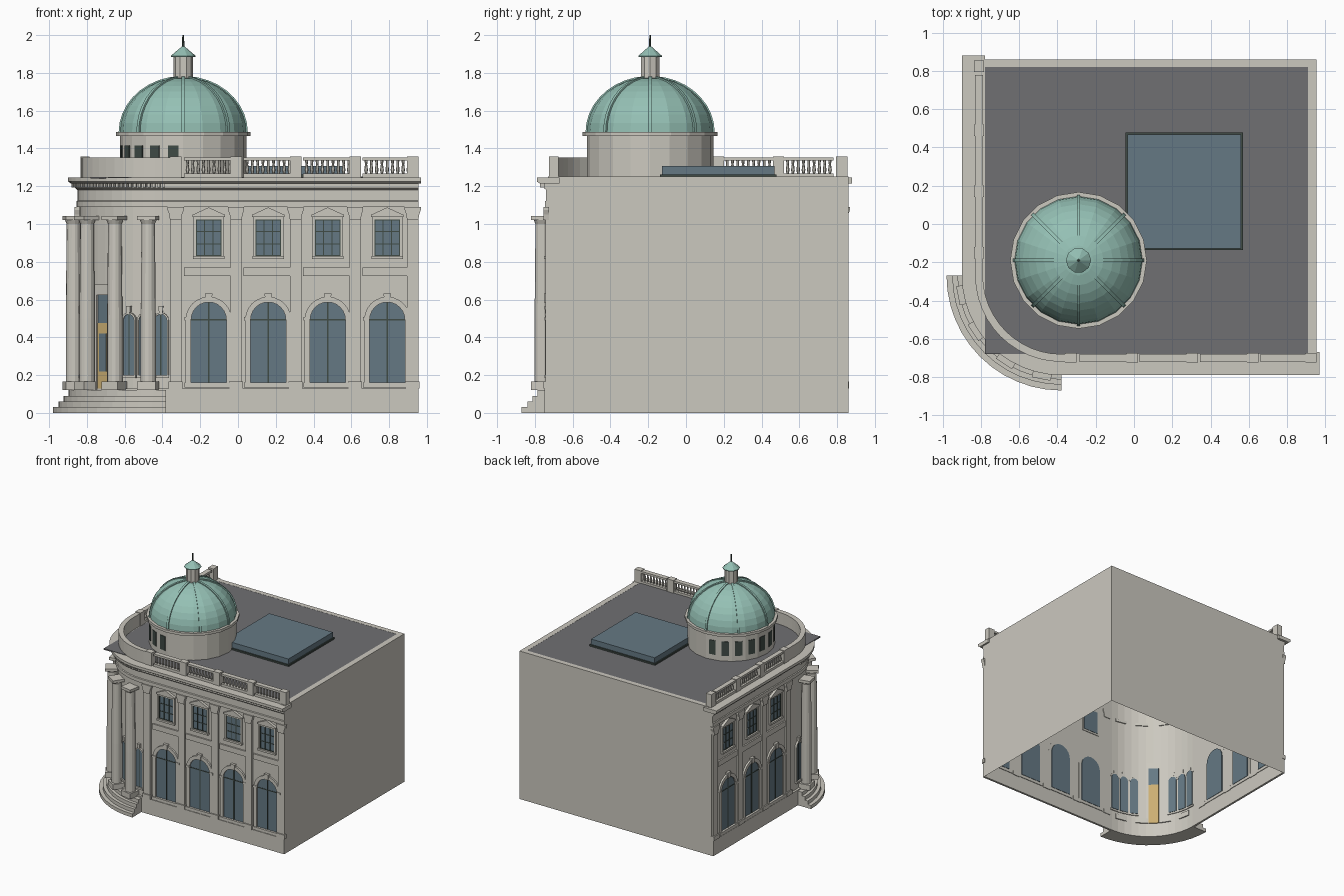
import bpy, bmesh
from math import sin, cos, pi, radians
from mathutils import Matrix, Vector

CX, CY = -0.38, -0.27            # centre of the rounded corner
XE, YE = 0.955, 0.86             # far ends of the two facades
I = Matrix.Identity(4)


def mat(name, *rgb):
    m = bpy.data.materials.new(name)
    m.diffuse_color = (*rgb, 1)
    return m


STONE = mat("stone", 0.60, 0.58, 0.52)
COPPER = mat("copper", 0.30, 0.53, 0.46)
GLASS = mat("glass", 0.13, 0.19, 0.23)
ROOF = mat("roofing", 0.16, 0.16, 0.17)
DARK = mat("dark_frame", 0.05, 0.07, 0.06)
GOLD = mat("brass", 0.60, 0.43, 0.17)


def emit(name, bm, m):
    bmesh.ops.recalc_face_normals(bm, faces=bm.faces)
    me = bpy.data.meshes.new(name)
    bm.to_mesh(me)
    bm.free()
    me.materials.append(m)
    bpy.context.collection.objects.link(bpy.data.objects.new(name, me))


def loft(bm, rings, closed=True, caps=True):
    vs = [[bm.verts.new(p) for p in r] for r in rings]
    n = len(vs[0])
    for a, b in zip(vs, vs[1:]):
        for i in range(n if closed else n - 1):
            j = (i + 1) % n
            bm.faces.new((a[i], a[j], b[j], b[i]))
    if caps and closed:
        bm.faces.new(vs[0])
        bm.faces.new(vs[-1])


def prism(bm, pts, y0, y1, M=I):
    loft(bm, [[M @ Vector((x, y, z)) for x, z in pts] for y in (y0, y1)])


def box(bm, x0, x1, y0, y1, z0, z1, M=I):
    prism(bm, [(x0, z0), (x1, z0), (x1, z1), (x0, z1)], y0, y1, M)


def lathe(bm, prof, n, x=0, y=0, M=I):
    loft(bm, [[M @ Vector((x + r * cos(2 * pi * k / n), y + r * sin(2 * pi * k / n), z))
               for k in range(n)] for r, z in prof])


def sweep(bm, prof, xe=XE, ye=YE, closed=True):
    """Sweep an (r, z) profile along front wall, rounded corner and left wall."""
    rings = [[(xe, CY - r, z) for r, z in prof]] if xe > CX else []
    for k in range(13):
        t = pi / 2 * k / 12
        rings.append([(CX - r * sin(t), CY - r * cos(t), z) for r, z in prof])
    if ye > CY:
        rings.append([(CX - r, ye, z) for r, z in prof])
    loft(bm, rings, closed)


def rect(r0, r1, z0, z1):
    return [(r0, z0), (r1, z0), (r1, z1), (r0, z1)]


def arch(w, z0, zs, n=12):
    return [(-w, z0)] + [(-w * cos(pi * k / n), zs + w * sin(pi * k / n)) for k in range(n + 1)] + [(w, z0)]


def at(theta):                   # local -y looks outward from the corner centre
    return Matrix.Translation((CX, CY, 0)) @ Matrix.Rotation(-radians(theta), 4, 'Z')


def front(x):
    return Matrix.Translation((x, CY, 0))


def left(y):
    return Matrix.Translation((CX, y, 0)) @ Matrix.Rotation(-pi / 2, 4, 'Z')


bays = [front(-0.155 + 0.315 * i) for i in range(4)] + [left(0.01 + 0.32 * i) for i in range(3)]
piers = [front(x) for x in (-0.33, -0.01, 0.305, 0.62, 0.925)] + [left(y) for y in (-0.15, 0.17, 0.49, 0.825)]

# Outer walls: thin shells, open underneath
bm = bmesh.new()
sweep(bm, [(0.46, 0), (0.46, 1.245)], closed=False)
loft(bm, [[(XE, CY - 0.46, z) for z in (0, 1.245)], [(XE, YE, z) for z in (0, 1.245)],
          [(CX - 0.46, YE, z) for z in (0, 1.245)]], closed=False)
emit("walls", bm, STONE)

# Plinth, entablature and cornice
bm = bmesh.new()
sweep(bm, rect(0.46, 0.478, 0, 0.13))
emit("plinth", bm, STONE)
bm = bmesh.new()
sweep(bm, [(0.46, 1.09), (0.476, 1.09), (0.476, 1.12), (0.47, 1.125), (0.47, 1.18), (0.482, 1.19),
           (0.482, 1.215), (0.46, 1.215)])
emit("frieze", bm, STONE)
bm = bmesh.new()
sweep(bm, [(0.40, 1.215), (0.505, 1.215), (0.52, 1.225), (0.52, 1.247), (0.40, 1.247)], 0.97, 0.88)
emit("cornice", bm, STONE)
bm = bmesh.new()
for k in range(30):
    box(bm, -0.007, 0.007, -0.502, -0.478, 1.193, 1.216, at(1.5 + 3 * k))
emit("dentils", bm, STONE)

# Roof deck with square corner, coping on the plain sides
bm = bmesh.new()
box(bm, -0.78, 0.91, -0.68, 0.82, 1.24, 1.25)
emit("roof_deck", bm, ROOF)
bm = bmesh.new()
box(bm, 0.91, XE, -0.73, YE, 1.235, 1.251)
box(bm, -0.82, 0.91, 0.82, YE, 1.235, 1.251)
emit("coping", bm, STONE)

# Pilasters and balustrade piers
bm = bmesh.new()
bp = bmesh.new()
for M in piers:
    box(bm, -0.03, 0.03, -0.475, -0.46, 0.165, 1.02, M)
    box(bm, -0.037, 0.037, -0.485, -0.455, 0.13, 0.165, M)
    prism(bm, [(-0.03, 1.02), (0.03, 1.02), (0.034, 1.05), (0.043, 1.075), (0.043, 1.09),
               (-0.043, 1.09), (-0.043, 1.075), (-0.034, 1.05)], -0.485, -0.455, M)
    box(bp, -0.03, 0.03, -0.455, -0.405, 1.247, 1.357, M)
emit("pilasters", bm, STONE)
emit("balustrade_piers", bp, STONE)

# Curved parapet over the corner
bm = bmesh.new()
sweep(bm, rect(0.41, 0.45, 1.247, 1.352), -0.36, -0.18)
emit("curved_parapet", bm, STONE)

# Facade bays: windows, surrounds, balustrade
trim, glass, bars, bal = [bmesh.new() for _ in range(4)]
for M in bays:
    # arched window
    prism(glass, arch(0.093, 0.16, 0.493), -0.464, -0.452, M)
    prism(trim, arch(0.122, 0.16, 0.493) + arch(0.093, 0.16, 0.493)[::-1], -0.475, -0.459, M)
    prism(trim, [(-0.014, 0.585), (0.014, 0.585), (0.02, 0.632), (-0.02, 0.632)], -0.482, -0.46, M)
    box(trim, -0.127, 0.127, -0.482, -0.455, 0.135, 0.16, M)
    for s in (-1, 1):
        box(trim, s * 0.093, s * 0.128, -0.479, -0.46, 0.49, 0.507, M)
    box(bars, -0.004, 0.004, -0.468, -0.463, 0.16, 0.585, M)
    box(bars, -0.093, 0.093, -0.467, -0.463, 0.49, 0.497, M)
    # string course between storeys
    box(trim, -0.13, 0.13, -0.472, -0.46, 0.725, 0.77, M)
    # upper window with pediment
    box(glass, -0.068, 0.068, -0.464, -0.452, 0.83, 1.025, M)
    prism(trim, [(-0.08, 0.83), (-0.08, 1.037), (0.08, 1.037), (0.08, 0.83), (0.068, 0.83),
                 (0.068, 1.025), (-0.068, 1.025), (-0.068, 0.83)], -0.472, -0.459, M)
    box(trim, -0.083, 0.083, -0.482, -0.455, 0.814, 0.83, M)
    prism(trim, [(-0.087, 1.037), (0.087, 1.037), (0.087, 1.048), (0, 1.088), (-0.087, 1.048)], -0.482, -0.459, M)
    for u in (-0.066, -0.023, 0.023, 0.066):
        box(bars, u - 0.003, u + 0.003, -0.468, -0.463, 0.83, 1.025, M)
    for z in (0.833, 0.895, 0.96, 1.022):
        box(bars, -0.068, 0.068, -0.467, -0.463, z - 0.003, z + 0.003, M)
    # balustrade
    box(bal, -0.13, 0.13, -0.45, -0.41, 1.247, 1.268, M)
    box(bal, -0.13, 0.13, -0.45, -0.41, 1.335, 1.352, M)
    for k in range(9):
        lathe(bal, [(0.006, 1.268), (0.01, 1.285), (0.006, 1.315), (0.008, 1.335)], 6, -0.112 + 0.028 * k, -0.43, M)

# Narrow arched windows in the rounded corner
for t in (3.5, 14, 25, 65, 76, 86.5):
    M = at(t)
    prism(glass, arch(0.033, 0.2, 0.49, 8), -0.466, -0.448, M)
    prism(trim, arch(0.042, 0.2, 0.49, 8) + arch(0.032, 0.2, 0.49, 8)[::-1], -0.474, -0.455, M)
    prism(trim, [(-0.009, 0.525), (0.009, 0.525), (0.013, 0.565), (-0.013, 0.565)], -0.478, -0.455, M)
    box(trim, -0.043, 0.043, -0.478, -0.452, 0.185, 0.2, M)
    box(bars, -0.003, 0.003, -0.469, -0.465, 0.2, 0.52, M)

# Corner door
M = at(45)
box(glass, -0.042, 0.042, -0.468, -0.45, 0.475, 0.625, M)
box(glass, -0.025, 0.025, -0.477, -0.46, 0.22, 0.42, M)
prism(trim, [(-0.058, 0.12), (-0.058, 0.68), (0.058, 0.68), (0.058, 0.12), (0.042, 0.12),
             (0.042, 0.625), (-0.042, 0.625), (-0.042, 0.12)], -0.48, -0.455, M)
bm = bmesh.new()
box(bm, -0.042, 0.042, -0.473, -0.45, 0.12, 0.475, M)
emit("corner_door", bm, GOLD)
for n, b, m in (("window_surrounds", trim, STONE), ("window_glass", glass, GLASS),
                ("glazing_bars", bars, DARK), ("balustrade", bal, STONE)):
    emit(n, b, m)

# Entrance columns
bm = bmesh.new()
for t in (11, 33, 57, 79):
    M = at(t)
    box(bm, -0.05, 0.05, -0.55, -0.45, 0.12, 0.165, M)
    lathe(bm, [(0.041, 0.165), (0.041, 0.5), (0.036, 1.0), (0.045, 1.02)], 14, 0, -0.5, M)
    box(bm, -0.05, 0.05, -0.55, -0.45, 1.02, 1.043, M)
emit("entrance_columns", bm, STONE)

# Curved steps
bm = bmesh.new()
for k, r in enumerate((0.60, 0.57, 0.543, 0.517)):
    sweep(bm, rect(0.47, r, 0.03 * k, 0.03 * k + 0.03), CX, CY)
emit("entrance_steps", bm, STONE)

# Drum, dome, ribs and lantern
D = Matrix.Translation((-0.29, -0.19, 0))
bm = bmesh.new()
lathe(bm, [(0.335, 1.245), (0.335, 1.467)], 20, M=D)
lathe(bm, [(0.357, 1.465), (0.357, 1.487)], 20, M=D)
emit("drum", bm, STONE)
bm = bmesh.new()
for k in range(10):
    box(bm, -0.028, 0.028, -0.335, -0.325, 1.295, 1.415, D @ Matrix.Rotation(-radians(9 + 18 * k), 4, 'Z'))
emit("drum_windows", bm, DARK)


def meridian(d, n=9):
    return [((0.335 + d) * cos(pi / 2 * k / n * 0.96), 1.485 + (0.292 + d) * sin(pi / 2 * k / n * 0.96))
            for k in range(n + 1)]


bm = bmesh.new()
lathe(bm, meridian(0), 20, M=D)
for k in range(8):
    prism(bm, meridian(0.007) + meridian(-0.01)[::-1], -0.009, 0.009, D @ Matrix.Rotation(k * pi / 4, 4, 'Z'))
lathe(bm, [(0.066, 1.885), (0.066, 1.89), (0.007, 1.94)], 10, M=D)
emit("dome", bm, COPPER)
bm = bmesh.new()
lathe(bm, [(0.052, 1.765), (0.052, 1.887)], 10, M=D)
emit("lantern", bm, STONE)
bm = bmesh.new()
lathe(bm, [(0.006, 1.93), (0.005, 2.0)], 6, M=D)
emit("finial", bm, DARK)

# Skylight
bm = bmesh.new()
box(bm, -0.045, 0.57, -0.137, 0.478, 1.25, 1.263)
emit("skylight_frame", bm, DARK)
bm = bmesh.new()
box(bm, -0.035, 0.56, -0.127, 0.468, 1.262, 1.308)
emit("skylight", bm, GLASS)
